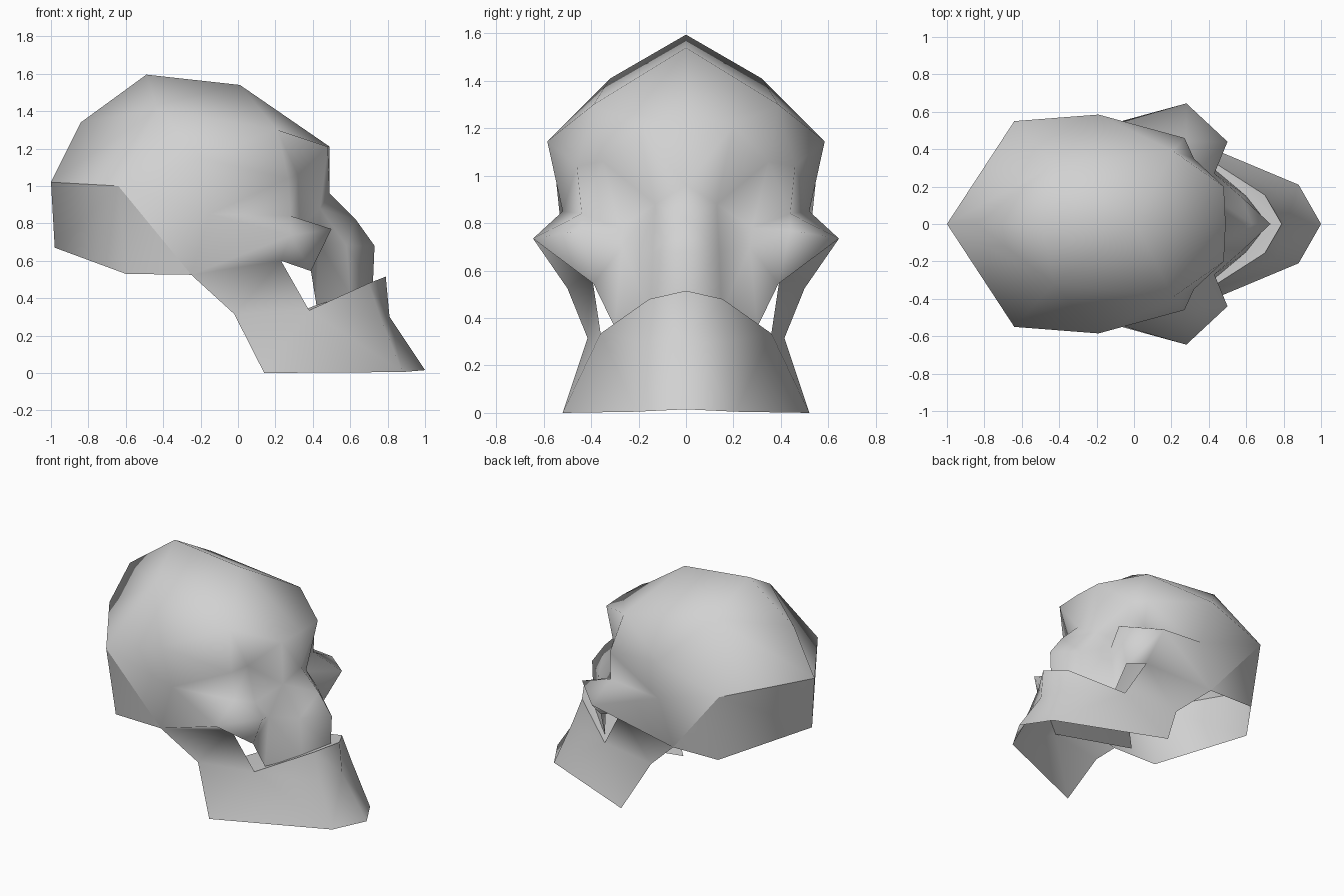
import bpy
import bmesh
from mathutils import Vector

cube = bpy.data.objects.get("Cube")
if cube:
    bpy.data.objects.remove(cube)

bone = bpy.data.materials.new("bone_grey")
bone.use_nodes = True
bone.diffuse_color = (0.64, 0.64, 0.64, 1)
bone.node_tree.nodes["Principled BSDF"].inputs["Base Color"].default_value = bone.diffuse_color


def bridge(bm, verts, first, second):
    """Zip two rows of points together, always along the shorter diagonal."""
    def vert(p):
        if p not in verts:
            verts[p] = bm.verts.new(p)
        return verts[p]

    def gap(p, q):
        return (Vector(p) - Vector(q)).length

    i = j = 0
    while i < len(first) - 1 or j < len(second) - 1:
        step_first = j == len(second) - 1 or (
            i < len(first) - 1
            and gap(first[i + 1], second[j]) <= gap(first[i], second[j + 1]))
        corner = first[i + 1] if step_first else second[j + 1]
        tri = {first[i], second[j], corner}
        if len(tri) == 3:
            bm.faces.new([vert(p) for p in (first[i], second[j], corner)])
        i, j = (i + 1, j) if step_first else (i, j + 1)


def shell(name, row_sets, centre):
    """Skin sets of rows into one half, then mirror it across y = 0."""
    bm = bmesh.new()
    verts = {}
    for rows in row_sets:
        for first, second in zip(rows, rows[1:]):
            bridge(bm, verts, first, second)
    bmesh.ops.recalc_face_normals(bm, faces=bm.faces)
    facing = sum((f.calc_center_median() - Vector(centre)).dot(f.normal) * f.calc_area()
                 for f in bm.faces)
    if facing < 0:
        bmesh.ops.reverse_faces(bm, faces=bm.faces)
    mesh = bpy.data.meshes.new(name)
    bm.to_mesh(mesh)
    bm.free()
    mesh.materials.append(bone)
    obj = bpy.data.objects.new(name, mesh)
    bpy.context.collection.objects.link(obj)
    mirror = obj.modifiers.new("mirror", 'MIRROR')
    mirror.use_axis = (False, True, False)
    mirror.use_clip = True
    bpy.ops.object.select_all(action='DESELECT')
    obj.select_set(True)
    bpy.context.view_layer.objects.active = obj
    bpy.ops.object.modifier_apply(modifier=mirror.name)
    bpy.ops.object.shade_smooth()


# Landmarks shared between regions
nape = (-1, 0, 1.02)
back_corner = (-.64, .55, 1)
jaw_hinge = (-.25, .5, .525)
arch_root = (-.15, .52, .85)
arch_peak = (.28, .645, .735)
arch_bottom = (.23, .4, .6)
cheek_bottom = (.39, .39, .545)

# Cranium and face: ribs from the midline outwards, back to front
crown_back = [(-.84, 0, 1.34), nape, back_corner, jaw_hinge]
crown_top = [(-.49, 0, 1.595), (-.43, .32, 1.41), (-.19, .585, 1.145), arch_root]
temple = [(.01, 0, 1.54), (.21, .39, 1.3), (.27, .46, 1.04),
          (.28, .44, .84), arch_peak]
brow_and_socket = [(.49, 0, 1.21), (.48, .2, 1.21), (.32, .35, 1.06),
                   (.33, .28, .78), (.5, .44, .77), cheek_bottom]
nose_bridge = [(.49, 0, .96), (.44, .13, .88), (.43, .27, .7), (.42, .3, .36)]
nose_side = [(.63, 0, .82), (.58, .14, .68), (.6, .15, .42)]
nose_front = [(.73, 0, .68), (.72, 0, .45)]
face = [crown_back, crown_top, temple, brow_and_socket,
        nose_bridge, nose_side, nose_front]

# Cheek arch: outer face, then its underside
arch_side = [[arch_root, arch_peak], [jaw_hinge]]
arch_under = [[jaw_hinge, arch_peak, cheek_bottom], [jaw_hinge, arch_bottom]]

# Lower jaw: ramus, body, gum band and chin
jaw_angle = (-.02, .415, .315)
gum_back = (.38, .36, .335)
gum_line = [gum_back, (.7, .155, .48), (.79, 0, .515)]
chin = [(.76, .18, .3), (.81, 0, .3)]
jaw_rim = [(.14, .52, 0), (.88, .21, .005), (1, 0, .015)]
ramus = [[arch_bottom, gum_back], [jaw_hinge, jaw_angle]]
jaw_body = [[jaw_angle, gum_back, chin[0]], jaw_rim[:2]]
gum_band = [gum_line, [gum_back] + chin]
chin_front = [chin, jaw_rim[1:]]

shell("skull_and_jaw",
      [face, arch_side, arch_under, ramus, jaw_body, gum_band, chin_front],
      (-.1, 0, .8))

# Skull base: lower back panel around the open neck
shell("skull_base",
      [[[nape, back_corner, jaw_hinge],
        [(-.98, 0, .67), (-.6, .5, .53), jaw_hinge]]], (-.3, 0, .8))

# Mouth floor: slopes from the gum line down to the throat
shell("mouth_floor", [[gum_line, [(.02, 0, .2), gum_line[-1]]]], (.4, 0, .9))
